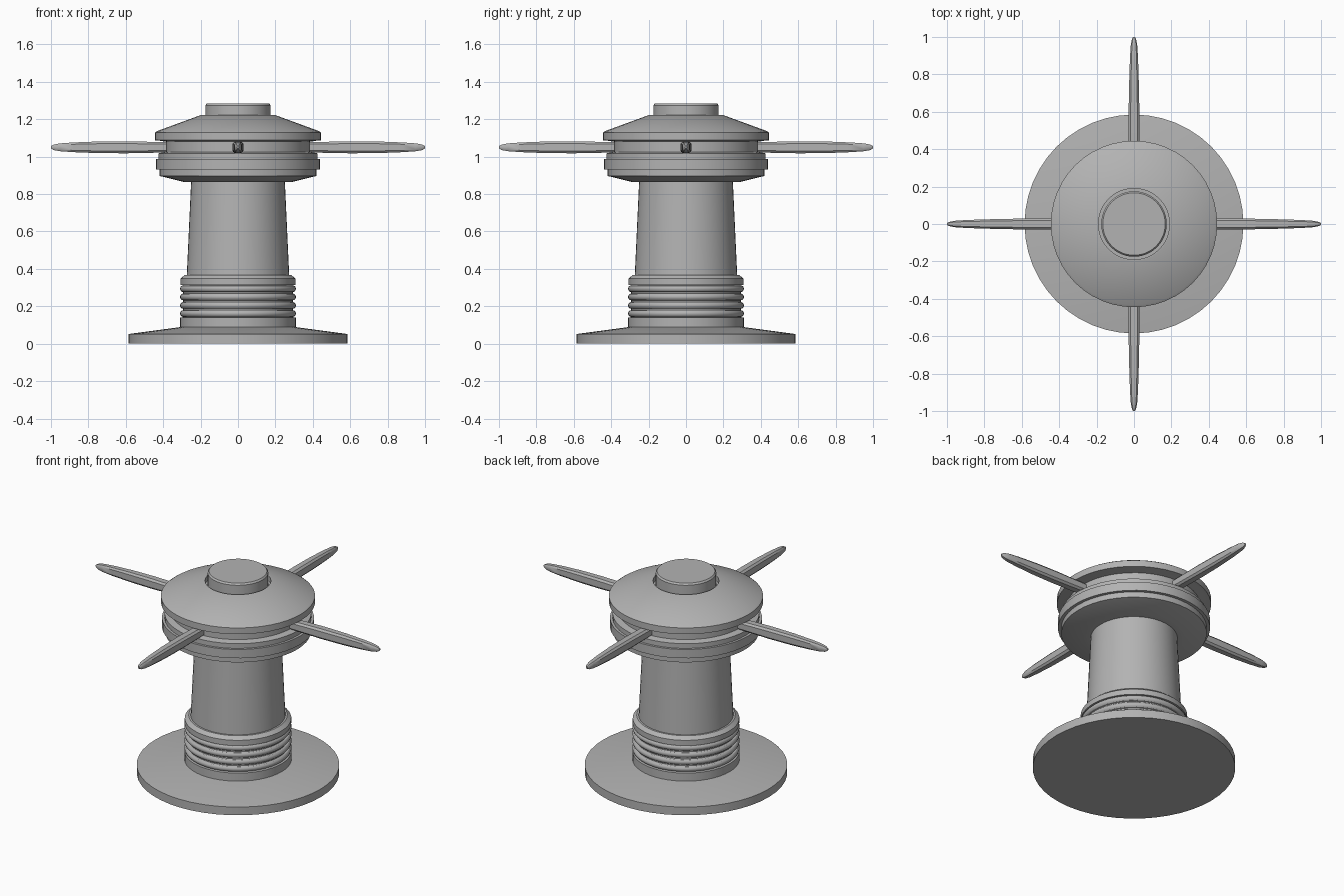
import bpy, math
from mathutils import Matrix

if "Cube" in bpy.data.objects:
    bpy.data.objects.remove(bpy.data.objects["Cube"])

grey = bpy.data.materials.new("painted grey metal")
grey.diffuse_color = (0.45, 0.45, 0.45, 1)
grey.use_nodes = True
grey.node_tree.nodes["Principled BSDF"].inputs["Base Color"].default_value = grey.diffuse_color


def make_object(name, verts, faces, angle=30):
    mesh = bpy.data.meshes.new(name)
    mesh.from_pydata(verts, [], faces)
    mesh.materials.append(grey)
    obj = bpy.data.objects.new(name, mesh)
    bpy.context.collection.objects.link(obj)
    bpy.ops.object.select_all(action='DESELECT')
    obj.select_set(True)
    bpy.context.view_layer.objects.active = obj
    bpy.ops.object.shade_smooth_by_angle(angle=math.radians(angle))
    return obj


def skin(rings):
    """Closed skin over equal rings of points, capped at both ends."""
    n = len(rings[0])
    verts = [p for ring in rings for p in ring]
    faces = [(k * n + i, k * n + (i + 1) % n, (k + 1) * n + (i + 1) % n, (k + 1) * n + i)
             for k in range(len(rings) - 1) for i in range(n)]
    faces += [tuple(reversed(range(n))), tuple(range(len(verts) - n, len(verts)))]
    return verts, faces


def lathe(name, profile, sides=48):
    """Turn an (r, z) profile, listed from bottom to top, about z."""
    rings = [[(r * math.cos(2 * math.pi * i / sides), r * math.sin(2 * math.pi * i / sides), z)
              for i in range(sides)] for r, z in profile]
    return make_object(name, *skin(rings))


# Wide foot with a shallow sloping top
lathe("base_plate", [(0.585, 0), (0.585, 0.052), (0.30, 0.09), (0.24, 0.09)])

# Collar with four rounded rings
collar = [(0.31, 0.08), (0.31, 0.14), (0.29, 0.142)]
for zc in (0.161, 0.205, 0.25, 0.294):
    for k in range(7):
        a = math.radians(-90 + 30 * k)
        collar.append((0.293 + 0.017 * math.cos(a), zc + 0.018 * math.sin(a)))
collar += [(0.29, 0.314), (0.308, 0.314), (0.308, 0.348), (0.285, 0.367), (0.25, 0.367)]
lathe("ringed_collar", collar)

# Tapered barrel
lathe("barrel", [(0.274, 0.36), (0.25, 0.88)])

# Drum head: lower rim, bar groove, upper rim, conical top with a recess for the cap
lathe("drum_head", [
    (0.24, 0.865), (0.29, 0.865), (0.42, 0.897), (0.42, 0.932), (0.439, 0.932), (0.439, 0.988),
    (0.424, 0.988), (0.424, 1.018), (0.385, 1.026), (0.385, 1.08), (0.424, 1.086),
    (0.445, 1.088), (0.445, 1.128), (0.432, 1.137), (0.20, 1.222), (0.19, 1.222), (0.19, 1.19)])

# Round cap
lathe("top_cap", [(0.175, 1.18), (0.175, 1.274), (0.167, 1.284)])

# Four bars: rounded-square section, tapered to a blunt tip
stations = [(0.34, 0.030, 0.027), (0.45, 0.030, 0.029), (0.60, 0.029, 0.032), (0.75, 0.026, 0.031),
            (0.88, 0.022, 0.026), (0.95, 0.018, 0.021), (0.985, 0.012, 0.015), (1.0, 0.005, 0.006)]
corner = 0.62
section = [(1, -corner), (1, corner), (corner, 1), (-corner, 1),
           (-1, corner), (-1, -corner), (-corner, -1), (corner, -1)]
for q, side in enumerate(("right", "back", "left", "front")):
    turn = Matrix.Rotation(q * math.pi / 2, 4, 'Z')
    rings = [[(x, w * u, 1.05 + h * v) for u, v in section] for x, w, h in stations]
    bar = make_object("bar_" + side, *skin(rings), angle=40)
    bar.data.transform(turn)
